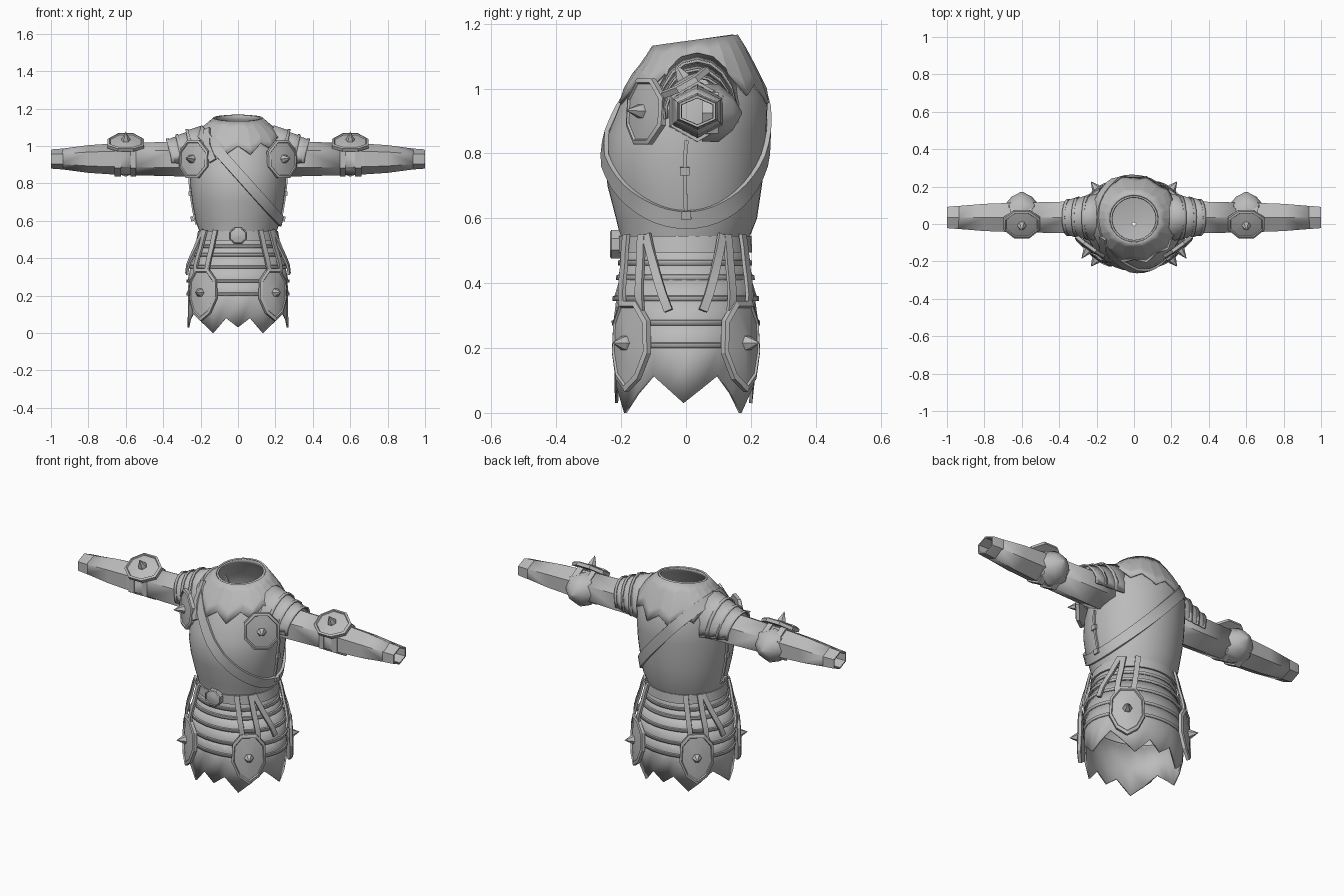
import bpy, bmesh, math
from mathutils import Vector

if "Cube" in bpy.data.objects:
    bpy.data.objects.remove(bpy.data.objects["Cube"])

steel = bpy.data.materials.new("grey_metal")
steel.diffuse_color = (0.5, 0.5, 0.5, 1)
steel.use_nodes = True
steel.node_tree.nodes["Principled BSDF"].inputs["Base Color"].default_value = steel.diffuse_color

# Body profile rows: z, half width, front y, back y
TORSO = [(0.50, .195, -.19, .18), (0.55, .205, -.20, .195), (0.60, .222, -.212, .215),
         (0.70, .24, -.238, .230), (0.78, .25, -.248, .24), (0.86, .252, -.236, .244),
         (0.97, .245, -.192, .248), (1.04, .228, -.152, .212), (1.10, .185, -.115, .182),
         (1.14, .14, -.10, .160), (1.165, .118, -.088, .143)]
SKIRT = [(0.0, .262, -.21, .19), (0.10, .258, -.212, .208), (0.20, .262, -.214, .214),
         (0.30, .26, -.215, .214), (0.36, .25, -.212, .21), (0.45, .215, -.195, .19),
         (0.56, .195, -.195, .185)]


def surf(table, a, z, off=0.0):
    z = min(max(z, table[0][0]), table[-1][0])
    for p, q in zip(table, table[1:]):
        if z <= q[0]:
            break
    t = (z - p[0]) / (q[0] - p[0])
    hx, yf, yb = (p[i] + (q[i] - p[i]) * t for i in (1, 2, 3))
    return Vector(((hx + off) * math.cos(a),
                   (yf + yb) / 2 + ((yb - yf) / 2 + off) * math.sin(a), z))


def tilted(a, z, off=0.0):
    """Torso point with the neckline dipping towards the front."""
    p = surf(TORSO, a, z, off)
    p.z -= .035 * (.5 - .5 * math.sin(a)) * max(0, (z - 1.05) / .115)
    return p


def surf_normal(table, a, z):
    da = surf(table, a + .02, z) - surf(table, a - .02, z)
    dz = surf(table, a, z + .02) - surf(table, a, z - .02)
    return da.cross(dz).normalized()


def finish(name, bm, thick=0, smooth=35):
    bmesh.ops.recalc_face_normals(bm, faces=bm.faces)
    me = bpy.data.meshes.new(name)
    bm.to_mesh(me)
    bm.free()
    ob = bpy.data.objects.new(name, me)
    bpy.context.collection.objects.link(ob)
    me.materials.append(steel)
    if thick:
        m = ob.modifiers.new("thickness", 'SOLIDIFY')
        m.thickness, m.offset = thick, 0
    if smooth:
        bpy.ops.object.select_all(action='DESELECT')
        ob.select_set(True)
        bpy.context.view_layer.objects.active = ob
        bpy.ops.object.shade_smooth_by_angle(angle=math.radians(smooth))
    return ob


def loft(name, rings, closed=True, loop=False, caps=False, thick=0, smooth=35):
    bm = bmesh.new()
    vs = [[bm.verts.new(p) for p in r] for r in rings]
    n = len(rings[0])
    for a, b in list(zip(vs, vs[1:])) + ([(vs[-1], vs[0])] if loop else []):
        for i in range(n if closed else n - 1):
            j = (i + 1) % n
            bm.faces.new((a[i], a[j], b[j], b[i]))
    if caps:
        bm.faces.new(vs[0])
        bm.faces.new(vs[-1])
    return finish(name, bm, thick, smooth)


def circle(n):
    return [2 * math.pi * i / n for i in range(n)]


def strap(name, table, path, width, thick, loop=False):
    """Flat strap following (angle, z, offset) points on the body."""
    pts = [surf(table, *p) for p in path]
    rings, n = [], len(pts)
    for i, (a, z, o) in enumerate(path):
        nxt = pts[(i + 1) % n] if loop else pts[min(i + 1, n - 1)]
        prv = pts[i - 1] if loop else pts[max(i - 1, 0)]
        nor = surf_normal(table, a, z)
        w = (nxt - prv).normalized().cross(nor).normalized() * width / 2
        c = pts[i]
        rings.append([c - w - nor * thick / 2, c + w - nor * thick / 2,
                      c + w + nor * thick / 2, c - w + nor * thick / 2])
    return loft(name, rings, loop=loop, caps=not loop)


def plate(name, outline, at, normal, depth=.016, bend=0.0, spike=.06):
    """Rimmed plate with a sunken field and a central spike."""
    n = Vector(normal).normalized()
    up = (Vector((0, 0, 1)) - n * n.z).normalized()
    side, at = up.cross(n), Vector(at)

    def ring(s, d):
        return [at + side * u * s + up * v * s + n * (d - bend * u * u * s * s) for u, v in outline]
    loft(name, [ring(1, -depth), ring(1, 0), ring(.88, .004), ring(.84, -.003), ring(.25, .004)],
         caps=True, smooth=25)
    if spike:
        hexa = [(math.cos(a), math.sin(a)) for a in circle(6)]
        loft(name + "_spike", [[at + (side * u + up * v) * r + n * d for u, v in hexa]
                               for r, d in ((.027, -.004), (.022, .012), (.001, spike))],
             caps=True, smooth=0)


# Cuirass, its inner floor, and the faceted jagged collar mantle
loft("cuirass", [[tilted(a, r[0]) for a in circle(48)] for r in TORSO], thick=.008)
loft("cuirass_floor", [[Vector((p.x * k, p.y * k, z)) for p in (surf(TORSO, a, .52) for a in circle(32))]
                       for k, z in ((.98, .54), (.6, .52), (.05, .515))])
rows = []
for k in range(5):
    t = k / 4
    row = []
    for i, a in enumerate(circle(24)):
        low = (.95 if i % 2 else 1.0) + .06 * math.cos(a) ** 2
        row.append(tilted(a, low + (1.164 - low) * t, .012))
    rows.append(row)
loft("collar_mantle", rows, thick=.01, smooth=8)

# Diagonal sash from the left shoulder to the right hip
path = []
for a in circle(48):
    lo, hi = .52, 1.16
    for _ in range(30):
        z = (lo + hi) / 2
        if z < .585 - 1.17 * (surf(TORSO, a, z).x - .23):
            lo = z
        else:
            hi = z
    path.append((a, z, .011))
strap("diagonal_sash", TORSO, path, .055, .014, loop=True)
strap("sash_tail", TORSO, [(math.radians(d), z, .02) for d, z in ((218, 1.09), (230, 1.0), (240, .92))],
      .04, .012)

# Layered waist bands, each flaring over the next one
for i, (z0, z1) in enumerate(((.20, .29), (.27, .36), (.345, .42), (.41, .47), (.455, .54))):
    loft("waist_band_%d" % i, [[surf(SKIRT, a, z, o) for a in circle(32)] for z, o in
                               ((z0, .010), (z0 + .012, .011), (z0 + .014, .005), (z1, -.002))],
         thick=.008, smooth=30)
loft("belt", [[surf(SKIRT, a, z, o) for a in circle(32)] for z, o in
              ((.495, 0), (.495, .016), (.545, .016), (.545, 0))], loop=True)
octagon = [(math.cos(a + math.pi / 8), math.sin(a + math.pi / 8)) for a in circle(8)]
plate("belt_buckle", [(u * .052, v * .048) for u, v in octagon], (0, -.230, .52), (0, -1, 0), .03, spike=0)

# Jagged skirt hem
keys = [(0, .03), (27, .115), (60, .0), (76, .08), (90, .03)]


def hem(deg):
    d = abs((deg + 90) % 180 - 90)
    for (a, za), (b, zb) in zip(keys, keys[1:]):
        if d <= b:
            return za + (zb - za) * (d - a) / (b - a)


angles = sorted({s for d in (0, 13, 27, 43, 60, 76, 90) for s in (d, 180 - d, 180 + d, (360 - d) % 360)})
loft("skirt_hem", [[surf(SKIRT, math.radians(d), hem(d) + (.28 - hem(d)) * t, .004 * (1 - t))
                    for d in angles] for t in (0, .5, 1)], thick=.01, smooth=20)

# Skirt plates with spikes, and hanging straps, in each quarter
shield = [(-.04, .13), (.04, .13), (.085, .07), (.09, -.03), (.055, -.11), (.0, -.15),
          (-.055, -.11), (-.09, -.03), (-.085, .07)]
for sx in (1, -1):
    for sy in (1, -1):
        tag = ("right" if sx > 0 else "left") + ("_back" if sy > 0 else "_front")

        def ang(d):
            r = math.radians(d)
            return math.atan2(sy * math.sin(r), sx * math.cos(r))
        p = surf(SKIRT, ang(48), .215, .037)
        plate("skirt_plate_" + tag, shield, p, (sx * .6, sy * .8, .03), .016, 2.0, .05)
        for i, (top, bot) in enumerate(((57, 54), (38, 36), (33, 13))):
            strap("hanging_strap_%s_%d" % (tag, i), SKIRT,
                  [(ang(top + (bot - top) * t), .55 - t * .235, .024 + .012 * math.sin(math.pi * t))
                   for t in (0, .2, .4, .6, .8, 1)], .027, .012)


# Arms, modelled along x and repeated on both sides
def hexring(s, x, ry, rz, cy=.035, cz=.93, n=6):
    return [(s * x, cy + ry * math.cos(a + math.pi / 6), cz + rz * math.sin(a + math.pi / 6))
            for a in circle(n)]


for s in (1, -1):
    tag = "right_" if s > 0 else "left_"
    loft(tag + "upper_sleeve", [hexring(s, x, r * 1.07, r) for x, r in
                                ((.19, .092), (.35, .088), (.55, .083))], thick=.008)
    loft(tag + "forearm_guard", [hexring(s, x, ry, rz) for x, ry, rz in
                                 ((.55, .086, .082), (.68, .085, .078), (.80, .08, .070), (.95, .066, .050))],
         thick=.008)
    loft(tag + "cuff", [hexring(s, x, ry, rz) for x, ry, rz in
                        ((.935, .066, .050), (.935, .072, .056), (.99, .067, .052), (1, .064, .049),
                         (1, .056, .041), (.94, .054, .04))])
    # Elbow straps
    for i, (x0, x1) in enumerate(((.545, .575), (.625, .66))):
        loft(tag + "elbow_strap_%d" % i, [hexring(s, x, r, r) for x, r in
                                          ((x0, .08), (x0, .094), (x1, .094), (x1, .08))])
    # Elbow cup at the back
    loft(tag + "elbow_cup", [[(s * (.60 + .092 * r * math.cos(a)), .05 + d, .925 + .088 * r * math.sin(a))
                              for a in circle(8)]
                             for r, d in ((1, 0), (1.02, .05), (.6, .095), (.05, .122))],
         caps=True, smooth=40)
    # Spiked elbow disc and chest disc
    plate(tag + "elbow_disc", [(u * .106, v * .09) for u, v in octagon],
          (s * .60, -.006, 1.028), (0, -.5, .87), .018, 1.0, .055)
    plate(tag + "chest_disc", [(u * .1, v * .11) for u, v in octagon],
          (s * .245, -.136, .93), (s * .58, -.8, .06), .018, 1.0, .06)
    # Layered shoulder bands, covering the top half of the sleeve
    arc = [math.radians(-12 + 204 * i / 10) for i in range(11)]
    for i, (x0, x1, ry, rz) in enumerate(((.19, .28, .118, .155), (.26, .335, .106, .128),
                                          (.32, .385, .096, .106))):
        loft(tag + "shoulder_band_%d" % i,
             [[(s * (x - .03 * (1 - max(0, math.sin(a)))), .035 + ry * k * math.cos(a),
                .93 + rz * k * math.sin(a)) for a in arc]
              for x, k in ((x0, 1.14), (x1 - .012, .98), (x1 - .012, 1.02), (x1, 1.0))],
             closed=False, thick=.008)
    # Side seam with two clasps
    a0 = 0 if s > 0 else math.pi
    strap(tag + "side_seam", TORSO, [(a0, z, .008) for z in (.58, .65, .72, .79, .84)], .012, .01)
    for i, (z, o) in enumerate(((.61, .022), (.745, .012))):
        strap(tag + "seam_clasp_%d" % i, TORSO, [(a0, z - .012, o), (a0, z + .012, o)], .03, .014)
